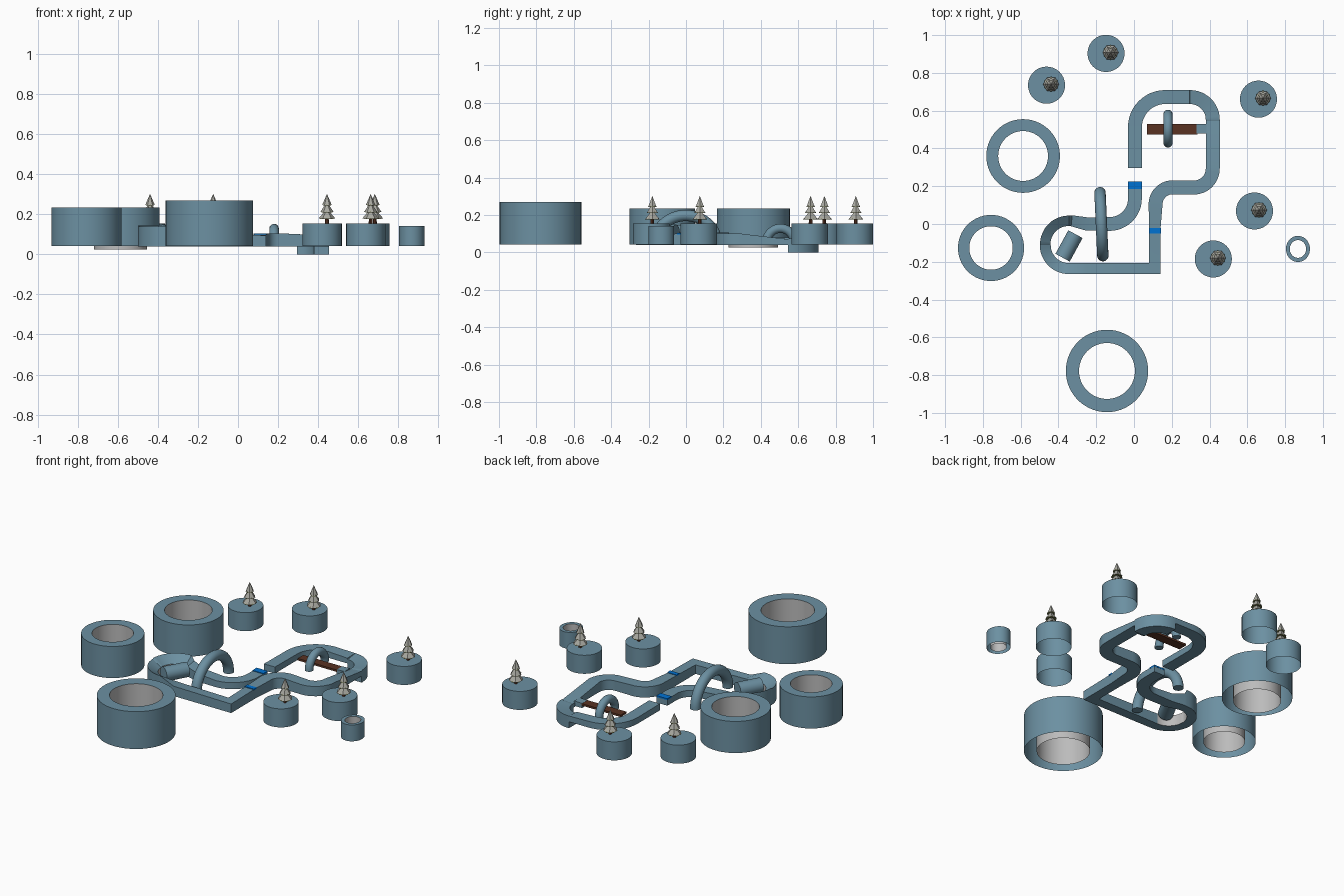
import bpy, bmesh, math
from mathutils import Vector

if "Cube" in bpy.data.objects:
    bpy.data.objects.remove(bpy.data.objects["Cube"])


def material(name, rgb):
    m = bpy.data.materials.new(name)
    m.diffuse_color = (*rgb, 1)
    m.use_nodes = True
    m.node_tree.nodes["Principled BSDF"].inputs["Base Color"].default_value = m.diffuse_color
    return m


BLUE = material("slate_blue", (0.15, 0.28, 0.36))
GREY = material("light_grey", (0.5, 0.5, 0.5))
BROWN = material("wood_brown", (0.10, 0.032, 0.016))
BRIGHT = material("bright_blue", (0.0, 0.17, 0.65))
FROST = material("frosted_grey", (0.40, 0.40, 0.36))
OLIVE = material("olive_green", (0.2, 0.22, 0.08))


def finish(name, bm, mats, smooth=True):
    bmesh.ops.remove_doubles(bm, verts=bm.verts, dist=1e-5)
    me = bpy.data.meshes.new(name)
    bm.to_mesh(me)
    bm.free()
    for m in mats:
        me.materials.append(m)
    ob = bpy.data.objects.new(name, me)
    bpy.context.collection.objects.link(ob)
    if smooth:
        bpy.ops.object.select_all(action='DESELECT')
        ob.select_set(True)
        bpy.context.view_layer.objects.active = ob
        bpy.ops.object.shade_smooth_by_angle(angle=math.radians(35))
    return ob


def lathe(bm, cx, cy, profile, mats, n=56, sx=1.0, turn=0.0):
    """Revolve (radius, z) points; mats gives a material index per band."""
    rings = [[bm.verts.new((cx + sx * r * math.cos(turn + 2 * math.pi * k / n),
                            cy + r * math.sin(turn + 2 * math.pi * k / n), z))
              for k in range(n)] for r, z in profile]
    for i, mi in enumerate(mats):
        a, b = rings[i], rings[i + 1]
        for k in range(n):
            j = (k + 1) % n
            bm.faces.new((a[k], a[j], b[j], b[k])).material_index = mi


def box(name, x0, x1, y0, y1, z0, z1, mat, z1_end=None):
    """Box; z1_end lets the top slope along x."""
    ze = z1 if z1_end is None else z1_end
    bm = bmesh.new()
    bmesh.ops.create_cube(bm, size=1)
    for v in bm.verts:
        top = ze if v.co.x > 0 else z1
        v.co = (x1 if v.co.x > 0 else x0, y1 if v.co.y > 0 else y0,
                top if v.co.z > 0 else z0)
    return finish(name, bm, [mat], False)


def sweep(name, rings, mats):
    """Skin closed cross-sections and cap both ends."""
    bm = bmesh.new()
    vs = [[bm.verts.new(p) for p in ring] for ring in rings]
    n = len(vs[0])
    for a, b in zip(vs, vs[1:]):
        for k in range(n):
            j = (k + 1) % n
            bm.faces.new((a[k], b[k], b[j], a[j]))
    bm.faces.new(vs[0])
    bm.faces.new(vs[-1][::-1])
    bmesh.ops.recalc_face_normals(bm, faces=bm.faces)
    if len(mats) > 1:  # grey inner wall of the banked turn
        for f in bm.faces:
            c = f.calc_center_median()
            inward = f.normal.dot(Vector((-0.34 - c.x, -0.11 - c.y, 0)))
            if c.x < -0.3 and abs(f.normal.z) < 0.2 and inward > 0.05:
                f.material_index = 1
    return finish(name, bm, mats)


def track(name, nodes, zb=0.04, mats=(BLUE,)):
    """nodes: x, y, fillet radius, width, left top z, right top z."""
    pts = []  # (position, tangent, width, zl, zr, miter)
    for i, (x, y, r, w, zl, zr) in enumerate(nodes):
        p = Vector((x, y))
        d0 = (p - Vector(nodes[i - 1][:2])).normalized() if i else None
        d1 = (Vector(nodes[i + 1][:2]) - p).normalized() if i + 1 < len(nodes) else d0
        d0 = d0 or d1
        ang = d0.angle_signed(d1)  # clockwise positive
        if r == 0 or abs(ang) < 0.01:
            pts.append((p, (d0 + d1).normalized(), w, zl, zr, 1 / math.cos(ang / 2)))
            continue
        start = p - d0 * r * math.tan(abs(ang) / 2)
        side = 1 if ang < 0 else -1
        centre = start + side * r * Vector((-d0.y, d0.x))
        for k in range(13):
            t = abs(ang) * k / 12 * side
            c, s = math.cos(t), math.sin(t)
            q = start - centre
            pos = centre + Vector((q.x * c - q.y * s, q.x * s + q.y * c))
            tan = Vector((d0.x * c - d0.y * s, d0.x * s + d0.y * c))
            pts.append((pos, tan, w, zl, zr, 1))
    rings = []
    for p, t, w, zl, zr, m in pts:
        nrm = Vector((-t.y, t.x)) * w / 2 * m
        l, r = p + nrm, p - nrm
        rings.append([(l.x, l.y, zb), (r.x, r.y, zb), (r.x, r.y, zr), (l.x, l.y, zl)])
    return sweep(name, rings, list(mats))


def arch(name, a, b, height, tube, z0):
    """Half hoop from ground point a to b."""
    a, b = Vector((*a, z0)), Vector((*b, z0))
    mid, half, up = (a + b) / 2, (b - a) / 2, Vector((0, 0, height))
    side = half.cross(up).normalized()
    rings = []
    for k in range(33):
        t = math.pi * k / 32
        p = mid - half * math.cos(t) + up * math.sin(t)
        out = (p - mid).normalized()
        rings.append([p + tube * (out * math.cos(u) + side * math.sin(u))
                      for u in (2 * math.pi * j / 20 for j in range(20))])
    return sweep(name, rings, [BLUE])


# Large open-bottomed rings: blue shell, grey bore
for i, (x, y, ro, ri, top, bore, sx) in enumerate([
        (-0.587, 0.36, 0.195, 0.132, 0.235, 0.025, 1),
        (-0.757, -0.127, 0.175, 0.115, 0.235, 0.042, 1),
        (-0.143, -0.778, 0.218, 0.148, 0.27, 0.042, 1),
        (0.868, -0.132, 0.069, 0.047, 0.142, 0.045, 0.92)]):
    bm = bmesh.new()
    lathe(bm, x, y, [(ro, 0.042), (ro, top), (ri, top), (ri, bore)], [0, 0, 1], sx=sx)
    finish(f"ring_{i + 1}", bm, [BLUE, GREY])

# Pedestals with small conifers
for i, (x, y) in enumerate([(-0.148, 0.903), (-0.463, 0.735), (0.659, 0.661),
                            (0.638, 0.069), (0.42, -0.185)]):
    bm = bmesh.new()
    lathe(bm, x, y, [(0.098, 0.042), (0.098, 0.155), (0, 0.155)], [0, 0])
    finish(f"pedestal_{i + 1}", bm, [BLUE])
    tx, ty = x + 0.024, y + 0.005
    bm = bmesh.new()
    lathe(bm, tx, ty, [(0.010, 0.154), (0.008, 0.19)], [0], n=8)
    for r, z0, z1 in [(0.042, 0.179, 0.228), (0.033, 0.212, 0.262), (0.024, 0.246, 0.302)]:
        lathe(bm, tx, ty, [(0, z0 + 0.008), (r, z0), (0, z1)], [2, 1], n=6)
        lathe(bm, tx, ty, [(0, z0 + 0.004), (r * 0.96, z0 - 0.003), (0, z1 - 0.01)],
              [2, 2], n=6, turn=math.pi / 6)
    finish(f"conifer_{i + 1}", bm, [BROWN, FROST, OLIVE], False)

# Track: lower loop with banked turn, up to the ramp
track("lower_track", [
    (0.005, 0.225, 0, 0.073, 0.078, 0.078),
    (0.005, 0.0, 0.135, 0.073, 0.08, 0.08),
    (-0.25, 0.0, 0, 0.07, 0.09, 0.09),
    (-0.33, 0.017, 0, 0.058, 0.10, 0.115),
    (-0.47, 0.017, 0.125, 0.055, 0.105, 0.145),
    (-0.47, -0.236, 0.125, 0.058, 0.105, 0.14),
    (-0.25, -0.236, 0, 0.06, 0.10, 0.10),
    (0.11, -0.236, 0, 0.06, 0.095, 0.095),
    (0.11, -0.03, 0, 0.06, 0.10, 0.10),
    (0.117, 0.195, 0.09, 0.074, 0.105, 0.105),
    (0.417, 0.192, 0.1, 0.074, 0.10, 0.10),
    (0.417, 0.545, 0, 0.074, 0.065, 0.07)], mats=(BLUE, GREY))
# Deeper corner piece, then the upper loop
track("deep_corner", [(0.417, 0.545, 0, 0.074, 0.065, 0.07),
                      (0.417, 0.672, 0.12, 0.074, 0.065, 0.075),
                      (0.295, 0.672, 0, 0.074, 0.07, 0.075)], zb=0.0)
track("upper_track", [(0.295, 0.672, 0, 0.074, 0.072, 0.075),
                      (0.005, 0.672, 0.16, 0.074, 0.078, 0.078),
                      (0.005, 0.296, 0, 0.074, 0.08, 0.08)])

# Arches over the track
arch("large_arch", (-0.165, -0.168), (-0.18, 0.166), 0.155, 0.03, 0.042)
arch("small_arch", (0.18, 0.429), (0.18, 0.581), 0.08, 0.024, 0.048)

# Lying barrel inside the banked turn
ax, side = Vector((0.48, 0.877, 0)), Vector((0.877, -0.48, 0))
c = Vector((-0.344, -0.116, 0.105))
sweep("barrel", [[c + ax * s + 0.043 * (side * math.cos(u) + Vector((0, 0, math.sin(u))))
                  for u in (2 * math.pi * j / 32 for j in range(32))]
                 for s in (-0.071, 0.071)], [BLUE])

# Plank bridge, its ramp, and painted strips
box("plank", 0.07, 0.335, 0.475, 0.53, 0.06, 0.072, BROWN)
box("plank_ramp", 0.332, 0.385, 0.478, 0.53, 0.045, 0.073, BLUE, 0.075)
box("start_strip", -0.032, 0.042, 0.185, 0.226, 0.074, 0.083, BRIGHT)
box("finish_strip", 0.079, 0.142, -0.049, -0.022, 0.096, 0.104, BRIGHT)
